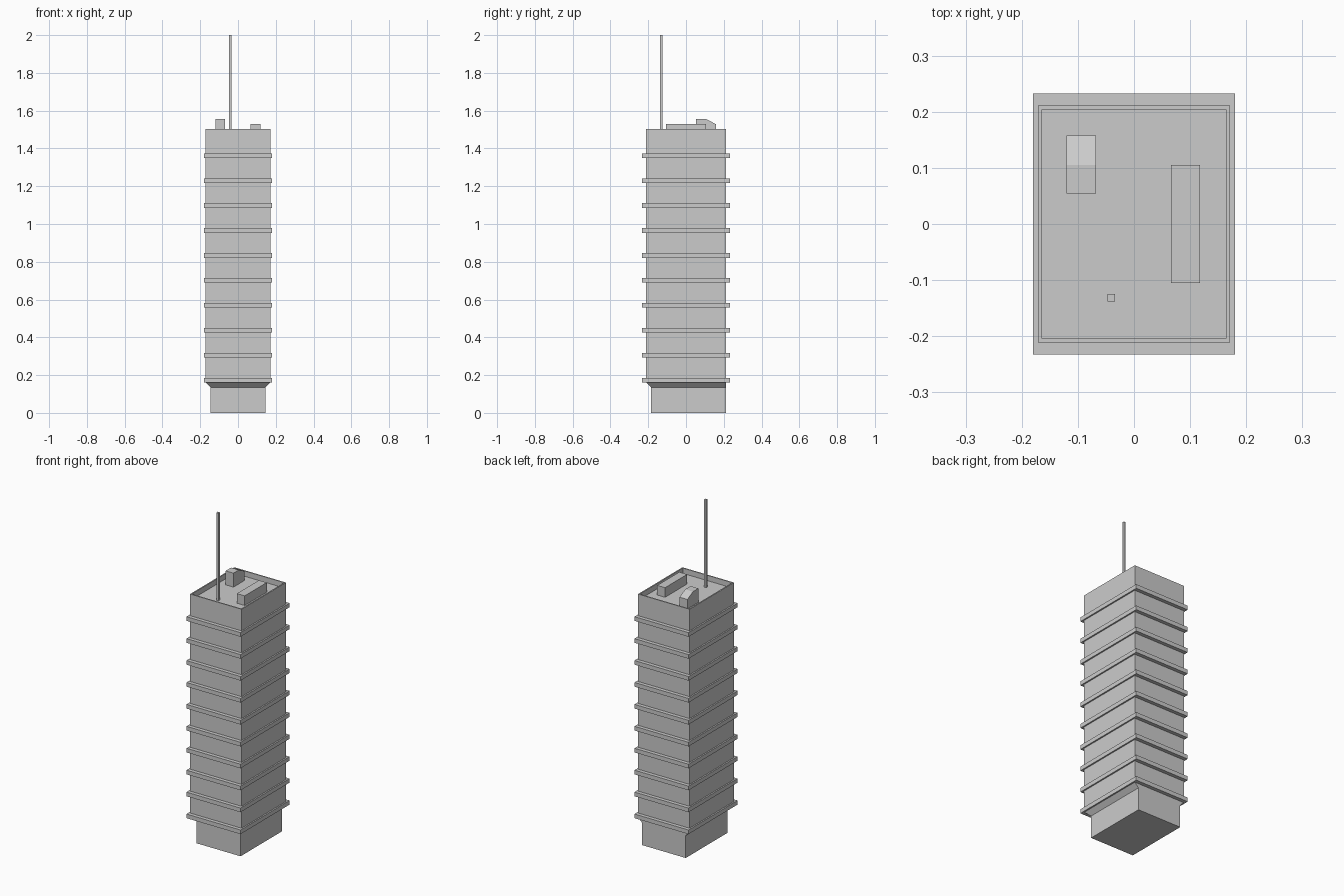
import bpy, bmesh

if "Cube" in bpy.data.objects:
    bpy.data.objects.remove(bpy.data.objects["Cube"])


def finish(bm, name):
    bmesh.ops.recalc_face_normals(bm, faces=bm.faces)
    mesh = bpy.data.meshes.new(name)
    bm.to_mesh(mesh)
    bm.free()
    obj = bpy.data.objects.new(name, mesh)
    bpy.context.collection.objects.link(obj)
    return obj


def loft(name, rings):
    """Skin a stack of rectangles (x0, x1, y0, y1, z) and cap both ends."""
    bm = bmesh.new()
    loops = [[bm.verts.new(p) for p in ((x0, y0, z), (x1, y0, z), (x1, y1, z), (x0, y1, z))]
             for x0, x1, y0, y1, z in rings]
    for a, b in zip(loops, loops[1:]):
        for i in range(4):
            j = (i + 1) % 4
            bm.faces.new((a[i], a[j], b[j], b[i]))
    bm.faces.new(loops[0][::-1])
    bm.faces.new(loops[-1])
    return finish(bm, name)


def rect(hx, hy, z):
    return (-hx, hx, -hy, hy, z)


def box(name, x0, x1, y0, y1, z0, z1):
    return loft(name, [(x0, x1, y0, y1, z0), (x0, x1, y0, y1, z1)])


def prism(name, profile, x0, x1):
    """Extrude a (y, z) side profile along x."""
    bm = bmesh.new()
    face = bm.faces.new([bm.verts.new((x0, y, z)) for y, z in profile])
    ext = bmesh.ops.extrude_face_region(bm, geom=[face], use_keep_orig=True)
    verts = [v for v in ext["geom"] if isinstance(v, bmesh.types.BMVert)]
    bmesh.ops.translate(bm, verts=verts, vec=(x1 - x0, 0, 0))
    return finish(bm, name)


BX, BY = 0.1715, 0.211        # shaft half sizes
LX, LY = 0.18, 0.233          # ledge half sizes
ROOF, TOP = 1.472, 1.504

# Tower: base flush at the back, flared collar, ledges, parapet
rings = [(-0.146, 0.146, -0.184, BY, 0), (-0.146, 0.146, -0.184, BY, 0.135)]
for i in range(10):
    z = 0.161 + i * 0.132
    rings += [rect(BX, BY, z), rect(LX, LY, z),
              rect(LX, LY, z + 0.025), rect(BX, BY, z + 0.025)]
rings += [rect(BX, BY, TOP), rect(0.164, 0.204, TOP), rect(0.164, 0.204, ROOF)]
loft("tower", rings)

# Roof equipment
box("roof_vent_unit", 0.066, 0.118, -0.105, 0.105, ROOF, 1.53)
prism("roof_stair_hut", [(0.054, ROOF), (0.158, ROOF), (0.158, 1.529),
                         (0.105, 1.556), (0.054, 1.556)], -0.12, -0.068)
box("antenna_mast", -0.047, -0.034, -0.138, -0.125, ROOF, 2.0)
